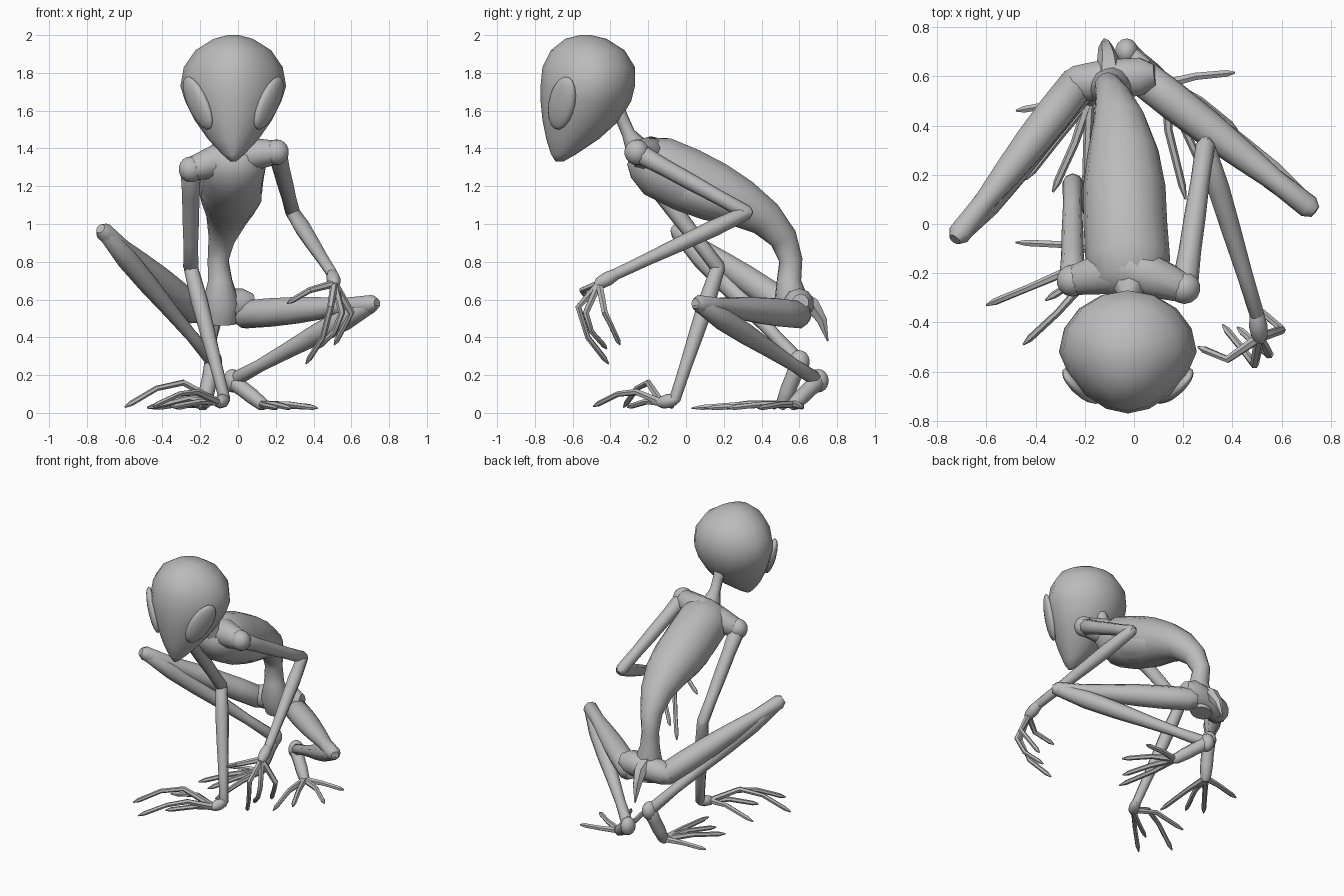
import bpy, bmesh, math
from mathutils import Vector, Matrix

cube = bpy.data.objects.get("Cube")
if cube:
    bpy.data.objects.remove(cube)

skin = bpy.data.materials.new("grey_skin")
skin.use_nodes = True
GREY = (0.5, 0.5, 0.5, 1)
skin.diffuse_color = GREY
skin.node_tree.nodes["Principled BSDF"].inputs["Base Color"].default_value = GREY


def finish(bm, name, angle):
    bmesh.ops.recalc_face_normals(bm, faces=bm.faces)
    mesh = bpy.data.meshes.new(name)
    bm.to_mesh(mesh)
    bm.free()
    mesh.materials.append(skin)
    ob = bpy.data.objects.new(name, mesh)
    bpy.context.collection.objects.link(ob)
    bpy.ops.object.select_all(action='DESELECT')
    ob.select_set(True)
    bpy.context.view_layer.objects.active = ob
    bpy.ops.object.shade_smooth_by_angle(angle=math.radians(angle))
    return ob


def loft(name, rings, sides=8, axis=None, angle=50, pinch=0):
    """Skin elliptical rings (x, y, z, half width[, half depth]); pinch narrows one side."""
    bm = bmesh.new()
    pts = [Vector(r[:3]) for r in rings]
    u, loops = Vector((1, 0, 0)), []
    for i, r in enumerate(rings):
        t = axis or (pts[min(i + 1, len(pts) - 1)] - pts[max(i - 1, 0)]).normalized()
        if abs(u.dot(t)) > 0.95:
            u = Vector((0, 0, 1))
        u = (u - t * u.dot(t)).normalized()
        v = t.cross(u)
        loop = []
        for k in range(sides):
            c, s = math.cos(math.tau * k / sides), math.sin(math.tau * k / sides)
            width = r[3] * (1 + pinch * min(s, 0))
            loop.append(bm.verts.new(pts[i] + u * width * c + v * r[-1] * s))
        loops.append(loop)
    for a, b in zip(loops, loops[1:]):
        for k in range(sides):
            n = (k + 1) % sides
            bm.faces.new((a[k], a[n], b[n], b[k]))
    bm.faces.new(loops[0])
    bm.faces.new(loops[-1])
    return finish(bm, name, angle)


def limb(name, start, end, radii, sides=8):
    """Straight limb with evenly spaced radii and rounded ends."""
    a, b = Vector(start), Vector(end)
    d = (b - a).normalized()
    n = len(radii) - 1
    rings = [(*(a - d * radii[0] * 0.7), radii[0] * 0.55)]
    rings += [(*a.lerp(b, i / n), r) for i, r in enumerate(radii)]
    rings.append((*(b + d * radii[-1] * 0.7), radii[-1] * 0.55))
    return loft(name, rings, sides)


def digits(name, root, paths, r):
    """Thin jointed fingers or toes fanning out from one root."""
    for i, path in enumerate(paths):
        pts = [root] + path
        rings = [(*p, r * (1 - 0.45 * k / len(path))) for k, p in enumerate(pts)]
        tip, prev = Vector(pts[-1]), Vector(pts[-2])
        rings[-1] = (*tip, r * 0.2)
        rings.insert(-1, (*prev.lerp(tip, 0.8), r * 0.7))
        loft(f"{name}_{i + 1}", rings, 6)


def ellipsoid(name, centre, long_axis, normal, size):
    z = Vector(long_axis).normalized()
    n = Vector(normal)
    n = (n - z * n.dot(z)).normalized()
    basis = Matrix((z.cross(n), n, z)).transposed().to_4x4()
    bm = bmesh.new()
    bmesh.ops.create_uvsphere(bm, u_segments=14, v_segments=9, radius=1,
                              matrix=Matrix.Translation(centre) @ basis @ Matrix.Diagonal((*size, 1)))
    return finish(bm, name, 50)


# Head: egg sections (height, front y, back y, half width)
profile = [(1.33, -.69, -.65, .015), (1.37, -.715, -.58, .06), (1.45, -.74, -.46, .135),
           (1.55, -.76, -.35, .205), (1.65, -.77, -.29, .255), (1.73, -.77, -.27, .28),
           (1.83, -.76, -.27, .262), (1.92, -.715, -.325, .2), (1.98, -.64, -.42, .105),
           (2.0, -.56, -.5, .03)]
loft("head", [(-.025, (f + b) / 2, z, w, (b - f) / 2) for z, f, b, w in profile],
     16, Vector((0, 0, 1)), 60, 0.2)
for side, label in ((1, "left"), (-1, "right")):
    ellipsoid(f"{label}_eye", (-.025 + side * .188, -.657, 1.64), (side * .125, .07, .265),
              (side * .75, -.62, -.3), (.08, .034, .155))

# Neck and torso
loft("neck", [(-.02, -.38, 1.62, .05), (-.02, -.335, 1.55, .035), (-.02, -.305, 1.48, .036),
              (-.02, -.25, 1.39, .07)])
loft("torso", [(-.02, -.29, 1.37, .07, .06), (-.02, -.24, 1.35, .15, .12),
               (-.025, -.15, 1.305, .172, .168), (-.035, 0, 1.235, .17, .175),
               (-.04, .15, 1.17, .168, .163), (-.045, .29, 1.11, .145, .132),
               (-.06, .42, 1.03, .108, .1), (-.085, .515, .925, .072, .076),
               (-.105, .555, .81, .056, .062), (-.095, .545, .7, .065, .065),
               (-.09, .56, .58, .1, .095), (-.09, .575, .47, .08, .06)], 14)
ellipsoid("ribcage", (-.035, .07, 1.165), (0, .85, -.3), (0, .3, .85), (.166, .125, .33))
limb("pelvis", (-.24, .57, .55), (.03, .6, .58), (.075, .085, .085, .08), 10)
loft("tail", [(-.1, .6, .6, .06), (-.105, .67, .57, .045), (-.115, .72, .49, .03),
              (-.12, .75, .38, .005)], 6)

# Joint positions
shoulders = {"left": (.205, -.26, 1.38), "right": (-.25, -.23, 1.29)}
elbows = {"left": (.29, .32, 1.06), "right": (-.25, .17, .77)}
wrists = {"left": (.5, -.37, .735), "right": (-.07, -.06, .07)}
palms = {"left": (.51, -.46, .685), "right": (-.1, -.13, .055)}
hips = {"left": (.03, .6, .52), "right": (-.23, .57, .54)}
knees = {"left": (.71, .07, .577), "right": (-.71, -.04, .96)}
ankles = {"left": (-.03, .7, .17), "right": (-.13, .6, .27)}
balls = {"left": (.13, .57, .045), "right": (-.18, .51, .045)}
for s in ("left", "right"):
    # Arms
    limb(f"{s}_collar", (-.02, -.18, 1.36), shoulders[s], (.105, .085, .062), 10)
    ellipsoid(f"{s}_shoulder", shoulders[s], (0, 0, 1), (0, -1, 0), (.066, .066, .068))
    limb(f"{s}_upper_arm", shoulders[s], elbows[s], (.055, .046, .044, .039, .04))
    limb(f"{s}_forearm", elbows[s], wrists[s], (.038, .045, .04, .033, .03))
    limb(f"{s}_palm", wrists[s], palms[s], (.03, .038, .032))
    # Legs
    limb(f"{s}_thigh", hips[s], knees[s], (.075, .077, .072, .06, .045, .048), 10)
    limb(f"{s}_shin", knees[s], ankles[s], (.043, .06, .055, .043, .034, .04))
    ellipsoid(f"{s}_heel", ankles[s], (0, 0, 1), (0, 1, 0), (.048, .055, .062))
    limb(f"{s}_foot", ankles[s], balls[s], (.048, .042, .042, .035))

# Fingers
digits("left_finger", palms["left"], [
    [(.38, -.55, .65), (.26, -.5, .58)],
    [(.49, -.57, .56), (.45, -.52, .4), (.36, -.41, .26)],
    [(.55, -.53, .53), (.51, -.5, .43), (.42, -.42, .34)],
    [(.6, -.43, .53), (.57, -.4, .47), (.51, -.35, .36)]], .021)
digits("right_finger", palms["right"], [
    [(-.22, -.26, .11), (-.31, -.36, .1), (-.45, -.49, .035)],
    [(-.29, -.2, .16), (-.43, -.26, .13), (-.6, -.33, .03)],
    [(-.26, -.085, .08), (-.48, -.075, .025)],
    [(-.2, -.21, .06), (-.36, -.31, .03)]], .021)

# Toes
digits("left_toe", balls["left"], [
    [(.25, .6, .04), (.41, .615, .03)], [(.27, .5, .045), (.42, .38, .025)],
    [(.2, .4, .045), (.28, .22, .025)], [(.14, .38, .04), (.21, .1, .025)]], .022)
digits("right_toe", balls["right"], [
    [(-.31, .49, .045), (-.48, .46, .03)], [(-.3, .36, .05), (-.44, .18, .025)],
    [(-.24, .33, .05), (-.33, .13, .025)], [(-.19, .31, .045), (-.2, .03, .025)]], .022)
